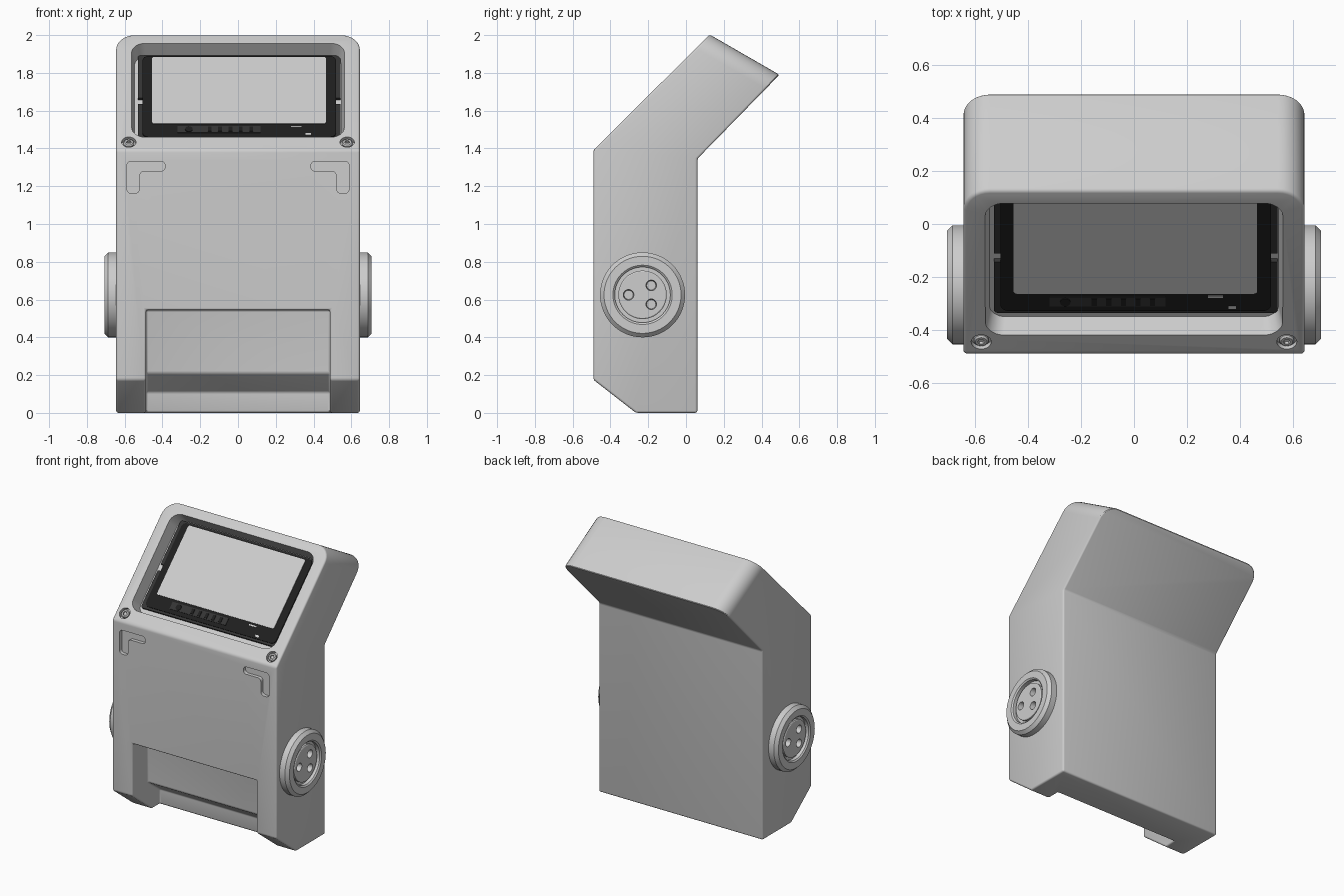
import bpy, bmesh
from math import cos, sin, pi, radians
from mathutils import Matrix, Vector

if "Cube" in bpy.data.objects:
    bpy.data.objects.remove(bpy.data.objects["Cube"])


def material(name, rgb):
    m = bpy.data.materials.new(name)
    m.use_nodes = True
    m.diffuse_color = (*rgb, 1)
    bsdf = next(n for n in m.node_tree.nodes if n.type == "BSDF_PRINCIPLED")
    bsdf.inputs["Base Color"].default_value = (*rgb, 1)
    return m


GREY = material("light grey", (0.61, 0.61, 0.61))
DARK = material("dark grey", (0.035, 0.035, 0.035))
BLACK = material("black", (0.013, 0.013, 0.013))


def frame(origin, a, b):
    """Matrix whose local x, y lie along a, b and local z along their normal."""
    a, b = Vector(a).normalized(), Vector(b).normalized()
    m = Matrix((a, b, a.cross(b))).transposed().to_4x4()
    m.translation = origin
    return m


FRONT = frame((0, -0.49, 0), (1, 0, 0), (0, 0, 1))
SLANT = frame((0, -0.49, 1.39), (1, 0, 0), (0, 0.62, 0.61))
SIDE = frame((0, 0, 0), (0, 1, 0), (0, 0, 1))


def activate(ob):
    bpy.ops.object.select_all(action="DESELECT")
    ob.select_set(True)
    bpy.context.view_layer.objects.active = ob


def finish(bm, name, mat, matrix):
    bm.transform(matrix)
    bmesh.ops.recalc_face_normals(bm, faces=bm.faces)
    me = bpy.data.meshes.new(name)
    bm.to_mesh(me)
    bm.free()
    me.materials.append(mat)
    ob = bpy.data.objects.new(name, me)
    bpy.context.collection.objects.link(ob)
    return ob


def smooth(ob):
    activate(ob)
    bpy.ops.object.shade_smooth_by_angle(angle=radians(30))


def rounded(pts, r, seg=6):
    """Fillet every corner of a polygon."""
    out = []
    for i, p in enumerate(pts):
        p = Vector(p)
        a = (Vector(pts[i - 1]) - p).normalized()
        b = (Vector(pts[(i + 1) % len(pts)]) - p).normalized()
        half = a.angle(b) / 2
        c = p + (a + b).normalized() * (r / sin(half))
        start = p + a * (r / (sin(half) / cos(half))) - c
        end = p + b * (r / (sin(half) / cos(half))) - c
        for k in range(seg + 1):
            d = start.lerp(end, 0.5 - 0.5 * cos(pi * k / seg))
            out.append(c + d.normalized() * r)
    return out


def rect(x0, x1, y0, y1):
    return [(x0, y0), (x1, y0), (x1, y1), (x0, y1)]


def circle(x, y, r, n=32):
    return [(x + r * cos(2 * pi * k / n), y + r * sin(2 * pi * k / n)) for k in range(n)]


def prism(name, low, matrix, h0, h1, mat=GREY, high=None):
    bm = bmesh.new()
    rings = [[bm.verts.new((p[0], p[1], h)) for p in pts]
             for pts, h in ((low, h0), (high or low, h1))]
    n = len(low)
    for i in range(n):
        j = (i + 1) % n
        bm.faces.new((rings[0][i], rings[0][j], rings[1][j], rings[1][i]))
    bm.faces.new(rings[0][::-1])
    bm.faces.new(rings[1])
    return finish(bm, name, mat, matrix)


def lathe(name, profile, matrix, mat=GREY, n=64):
    """Closed turned part around local z; profile runs from base rim to centre."""
    bm = bmesh.new()
    rings = [[bm.verts.new((x, y, h)) for x, y in circle(0, 0, r, n)] for r, h in profile]
    for a, b in zip(rings, rings[1:]):
        for i in range(n):
            j = (i + 1) % n
            bm.faces.new((a[i], a[j], b[j], b[i]))
    bm.faces.new(rings[0][::-1])
    bm.faces.new(rings[-1])
    return finish(bm, name, mat, matrix)


def cut(ob, cutter):
    cutter.hide_render = True
    mod = ob.modifiers.new("cut", "BOOLEAN")
    mod.object = cutter
    mod.operation = "DIFFERENCE"
    mod.solver = "EXACT"
    activate(ob)
    bpy.ops.object.modifier_apply(modifier=mod.name)
    bpy.data.objects.remove(cutter)


# Housing: bent side profile, with large round corners on the head
profile = [(-0.49, 0.175), (-0.265, 0), (0.06, 0), (0.06, 1.345),
           (0.495, 1.79), (0.125, 2.003), (-0.49, 1.39)]
W = 0.645
housing = prism("housing", profile, SIDE, -W, W)
bm = bmesh.new()
bm.from_mesh(housing.data)
corners = [e for e in bm.edges if all(v.co.y > 0.1 and v.co.z > 1.7 for v in e.verts)
           and abs(e.verts[0].co.x - e.verts[1].co.x) < 0.01]
bmesh.ops.bevel(bm, geom=corners, offset=0.1, segments=8, profile=0.5, affect="EDGES")
bm.to_mesh(housing.data)
bm.free()

# Notch between the two feet
notch = [(-0.7, 0.545), (-0.32, 0.545), (-0.32, 0.21), (-0.18, 0.11), (-0.18, -0.1), (-0.7, -0.1)]
cut(housing, prism("notch_cutter", notch, SIDE, -0.487, 0.487))

# Soft edges all round
bev = housing.modifiers.new("soft_edges", "BEVEL")
bev.width = 0.012
bev.segments = 3
bev.limit_method = "ANGLE"
bev.angle_limit = radians(30)
bev.use_clamp_overlap = False
activate(housing)
bpy.ops.object.modifier_apply(modifier=bev.name)

# Tapered display recess in the slanted face
FLOOR = -0.085
outer = rounded(rect(-0.562, 0.562, 0.1, 0.8), 0.07, 8)
inner = rounded(rect(-0.547, 0.547, 0.112, 0.792), 0.06, 8)
mouth = rounded(rect(-0.566, 0.566, 0.096, 0.804), 0.072, 8)
cut(housing, prism("recess_cutter", inner, SLANT, FLOOR, 0.02, high=mouth))

# Corner grooves and screw pockets
for s in (-1, 1):
    ell = [(-0.588, 1.332), (-0.588, 1.162), (-0.522, 1.162),
           (-0.522, 1.28), (-0.385, 1.28), (-0.385, 1.332)]
    ell = [(-s * x, z) for x, z in ell]
    cut(housing, prism("groove_cutter", rounded(ell, 0.023), FRONT, -0.025, 0.05))
    cut(housing, prism("pocket_cutter", circle(s * 0.578, 0.062, 0.038), SLANT, -0.02, 0.05))
smooth(housing)

# Socket screws
for s, side in ((-1, "right"), (1, "left")):
    m = SLANT @ Matrix.Translation((s * 0.578, 0.062, 0))
    screw = lathe(side + "_screw", [(0.028, -0.022), (0.028, -0.006), (0.022, 0)], m, n=32)
    cut(screw, prism("hex_cutter", circle(0, 0, 0.014, 6), m, -0.013, 0.02))
    smooth(screw)

# Display module with side clip notches
bezel = prism("display_bezel", rounded(rect(-0.53, 0.543, 0.149, 0.785), 0.015), SLANT,
              FLOOR - 0.002, -0.068, DARK)
panel = prism("display_frame", rounded(rect(-0.505, 0.518, 0.165, 0.775), 0.03), SLANT,
              -0.07, -0.062, BLACK)
for x in (-0.53, 0.543):
    for part in (bezel, panel):
        cut(part, prism("clip_cutter", rect(x - 0.025, x + 0.025, 0.42, 0.465), SLANT, -0.1, 0))
for part in (bezel, panel):
    smooth(part)
prism("screen", rounded(rect(-0.455, 0.465, 0.26, 0.764), 0.012), SLANT, -0.064, -0.058)

# Small relief details below the screen
prism("connector_strip", rect(-0.32, 0.12, 0.192, 0.243), SLANT, -0.064, -0.058, DARK)
prism("connector_plug", circle(-0.26, 0.217, 0.02, 16), SLANT, -0.06, -0.054, BLACK)
for k in range(5):
    x = -0.16 + k * 0.055
    prism("connector_pin_%d" % (k + 1), rect(x, x + 0.02, 0.2, 0.235), SLANT, -0.06, -0.054, BLACK)
prism("upper_mark", rect(0.28, 0.337, 0.237, 0.246), SLANT, -0.064, -0.06)
prism("lower_mark", rect(0.358, 0.386, 0.176, 0.19), SLANT, -0.064, -0.06)

# Round side connectors, the second turned half round
ring = [(0.225, -0.01), (0.225, 0.042), (0.204, 0.063), (0.157, 0.063), (0.147, 0.055),
        (0.147, 0.03), (0.128, 0.03), (0.128, 0.046), (0.122, 0.05)]
for s, side in ((-1, "right"), (1, "left")):
    m = frame((s * W, -0.23, 0.625), (0, s, 0), (0, 0, 1))
    knob = lathe(side + "_connector", ring, m)
    for x, y in ((-0.074, 0), (0.046, 0.05), (0.046, -0.05)):
        cut(knob, prism("hole_cutter", circle(x, y, 0.024), m, 0.015, 0.1, high=circle(x, y, 0.034)))
    smooth(knob)
